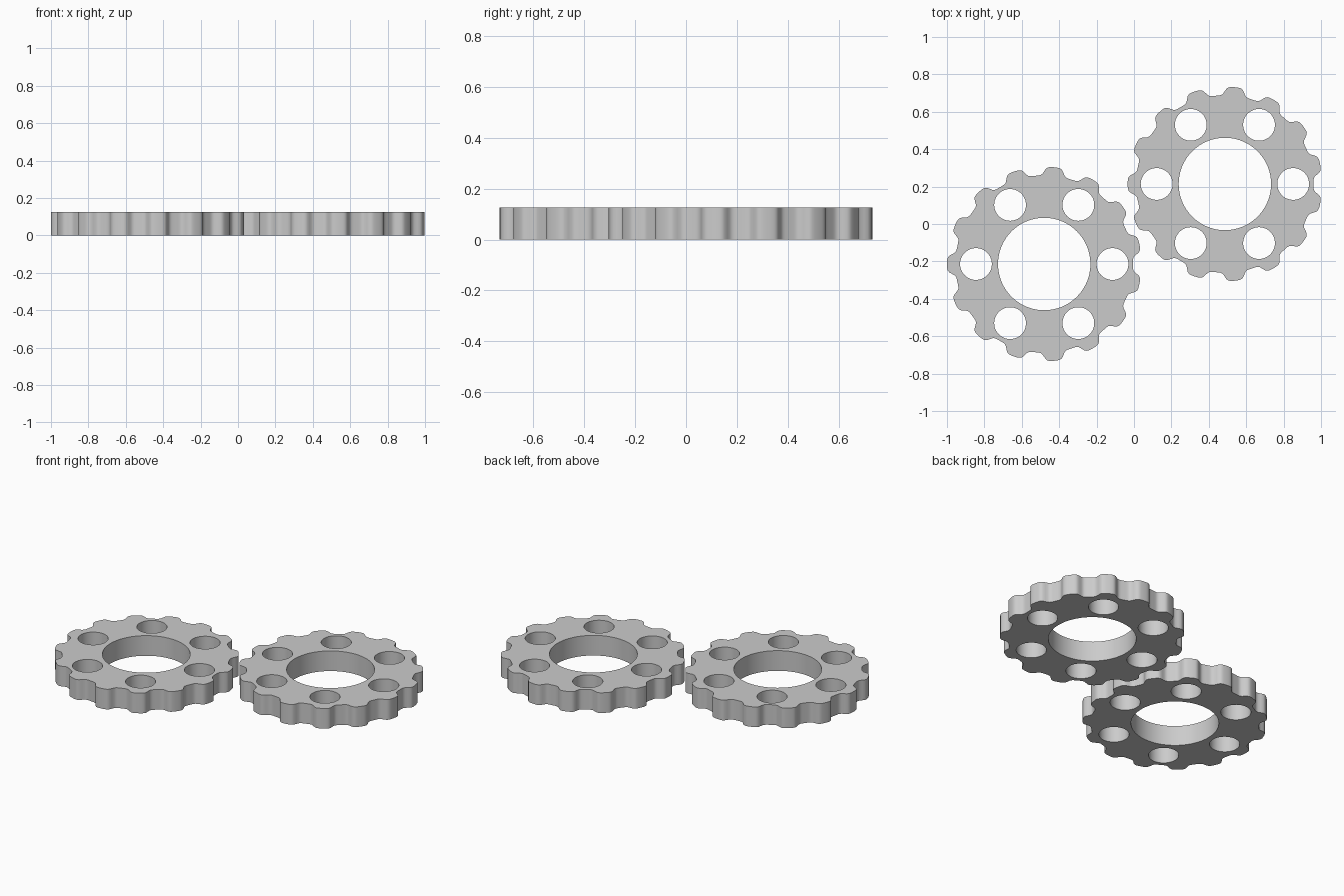
import bpy, bmesh, math

if "Cube" in bpy.data.objects:
    bpy.data.objects.remove(bpy.data.objects["Cube"])

THICK = 0.125
TEETH = 15

grey = bpy.data.materials.new("light grey")
grey.diffuse_color = (0.6, 0.6, 0.6, 1)
grey.use_nodes = True
grey.node_tree.nodes["Principled BSDF"].inputs["Base Color"].default_value = grey.diffuse_color


def circle(cx, cy, r, n):
    return [(cx + r * math.cos(2 * math.pi * i / n),
             cy + r * math.sin(2 * math.pi * i / n)) for i in range(n)]


def scalloped_rim(n=TEETH * 24):
    """Wavy outline with broad rounded lobes, one lobe pointing to -x."""
    pts = []
    for i in range(n):
        a = 2 * math.pi * i / n
        wave = math.tanh(2.3 * math.cos(TEETH * (a - math.pi))) / math.tanh(2.3)
        r = 0.497 + 0.023 * wave
        pts.append((r * math.cos(a), r * math.sin(a)))
    return pts


def make_gear(name, x, y):
    bm = bmesh.new()
    # rim, central bore and six round holes
    loops = [scalloped_rim(), circle(0, 0, 0.247, 96)]
    for k in range(6):
        a = k * math.pi / 3
        loops.append(circle(0.365 * math.cos(a), 0.365 * math.sin(a), 0.085, 48))
    edges = []
    for pts in loops:
        vs = [bm.verts.new((px, py, 0)) for px, py in pts]
        edges += [bm.edges.new((vs[i - 1], vs[i])) for i in range(len(vs))]
    bmesh.ops.triangle_fill(bm, edges=edges, use_beauty=True, normal=(0, 0, 1))
    # thicken the plate
    ext = bmesh.ops.extrude_face_region(bm, geom=bm.faces[:], use_keep_orig=True)
    top = [g for g in ext["geom"] if isinstance(g, bmesh.types.BMVert)]
    bmesh.ops.translate(bm, verts=top, vec=(0, 0, THICK))
    bmesh.ops.recalc_face_normals(bm, faces=bm.faces[:])
    me = bpy.data.meshes.new(name)
    bm.to_mesh(me)
    bm.free()
    me.materials.append(grey)
    me.shade_smooth()
    me.set_sharp_from_angle(angle=math.radians(35))
    ob = bpy.data.objects.new(name, me)
    ob.location = (x, y, 0)
    bpy.context.collection.objects.link(ob)


make_gear("left_gear", -0.48, -0.214)
make_gear("right_gear", 0.486, 0.214)
